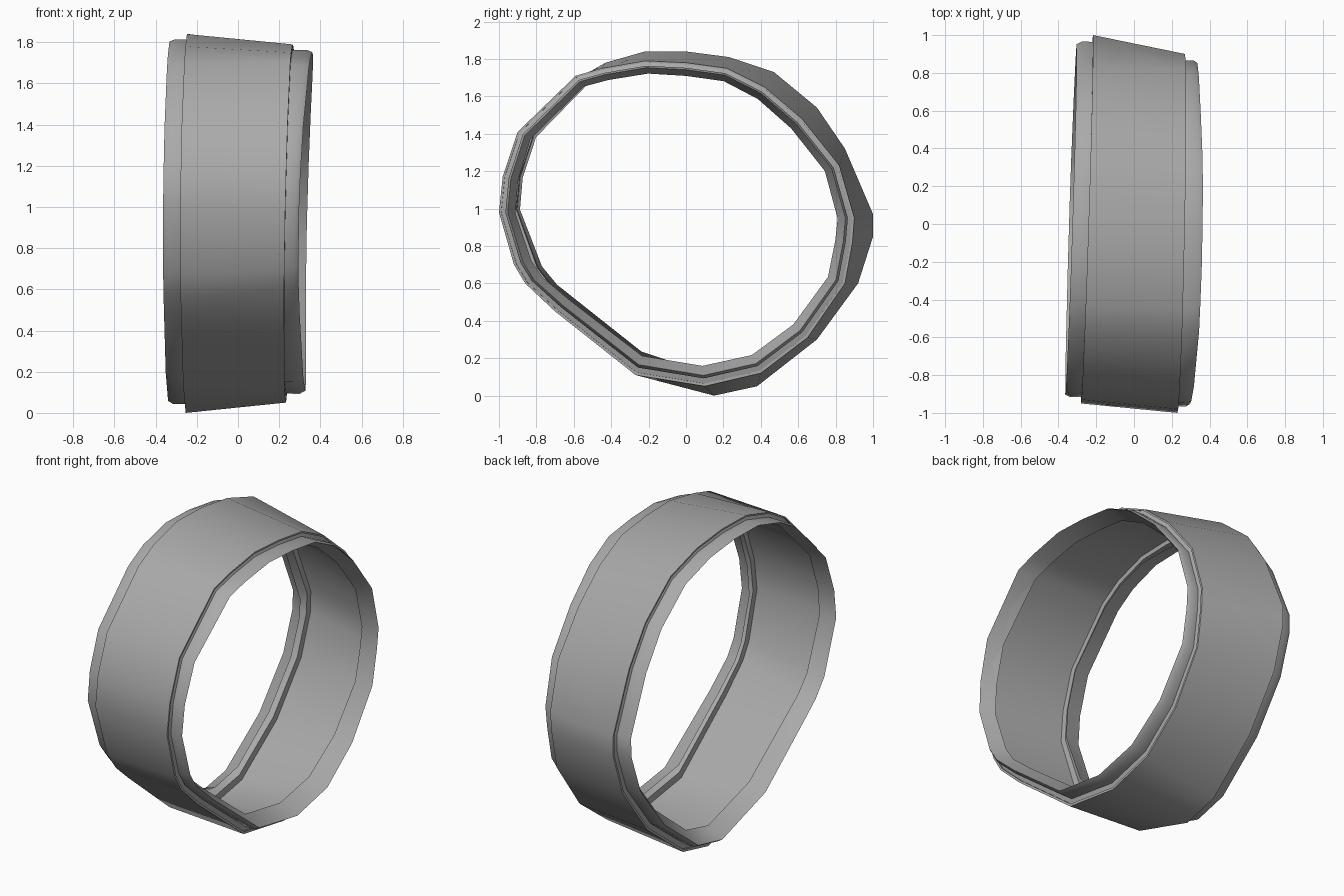
import bpy
import bmesh
from mathutils import Vector

cube = bpy.data.objects.get("Cube")
if cube:
    bpy.data.objects.remove(cube, do_unlink=True)

# Single grey material
grey = bpy.data.materials.new("plain_grey")
grey.use_nodes = True
grey.diffuse_color = (0.4, 0.4, 0.4, 1)
shader = grey.node_tree.nodes["Principled BSDF"]
shader.inputs["Base Color"].default_value = (0.4, 0.4, 0.4, 1)
shader.inputs["Roughness"].default_value = 0.7

# Hand-shaped outlines (y, z) of the band's two outer edges
left_edge = [
    (0, 1.84), (.23, 1.81), (.47, 1.73), (.7, 1.54), (.85, 1.32), (1, .97),
    (1, .85), (.92, .6), (.7, .3), (.38, .05), (.15, 0), (-.27, .14),
    (-.65, .46), (-.76, .56), (-.84, .67), (-.95, 1), (-.93, 1.18),
    (-.85, 1.41), (-.57, 1.7), (-.43, 1.78), (-.22, 1.84)]
right_edge = [
    (0, 1.78), (.22, 1.75), (.42, 1.65), (.62, 1.48), (.82, 1.23), (.9, .95),
    (.89, .82), (.85, .6), (.65, .31), (.4, .12), (.1, .05), (-.27, .11),
    (-.7, .45), (-.86, .6), (-.92, .7), (-1, .98), (-.98, 1.17),
    (-.9, 1.41), (-.59, 1.71), (-.45, 1.75), (-.22, 1.79)]
middle = Vector((0, 0.92))


def ring(outline, x, lean_y, lean_z, bow, inset, skew):
    """Loop of points set inwards from an outline, in a leaning, bowed plane."""
    points = []
    for pair in outline:
        spoke = Vector(pair) - middle
        height = spoke.y
        depth = inset * (1 - 0.25 * height + skew * spoke.x)
        spoke *= 1 - depth / spoke.length
        place = middle + spoke
        shift = lean_y * place.x + lean_z * height + bow * (height ** 2 - 0.5)
        points.append((x + shift, place.x, place.y))
    return points


def left_ring(x, inset, skew=0):
    return ring(left_edge, -x, 0.033, 0.01, 0, inset, skew)


def right_ring(x, inset, skew=0):
    bow = 0.45 * max(x - 0.25, 0)
    return ring(right_edge, x, 0.022, 0.022, bow, inset, skew)


def closed_loft(name, rings):
    """Join the rings one after another, and the last to the first."""
    bm = bmesh.new()
    loops = [[bm.verts.new(p) for p in points] for points in rings]
    count = len(left_edge)
    for a, b in zip(loops, loops[1:] + loops[:1]):
        for i in range(count):
            j = (i + 1) % count
            bm.faces.new((a[i], a[j], b[j], b[i]))
    bmesh.ops.recalc_face_normals(bm, faces=bm.faces)
    mesh = bpy.data.meshes.new(name)
    bm.to_mesh(mesh)
    bm.free()
    mesh.materials.append(grey)
    obj = bpy.data.objects.new(name, mesh)
    bpy.context.collection.objects.link(obj)
    bpy.ops.object.select_all(action="DESELECT")
    obj.select_set(True)
    bpy.context.view_layer.objects.active = obj
    bpy.ops.object.shade_smooth_by_angle(angle=0.65)


# Wide thin band with outer and inner walls
closed_loft("band", [
    left_ring(0.25, 0), right_ring(0.25, 0),
    right_ring(0.25, 0.012), left_ring(0.25, 0.012)])

# Narrow stepped rims, each with a lip folded back inside over a gutter
for name, edge, skew in (("right_rim", left_ring, 0.3), ("left_rim", right_ring, 0)):
    closed_loft(name, [
        edge(0.24, 0.006), edge(0.25, 0.036), edge(0.31, 0.035),
        edge(0.335, 0.048), edge(0.235, 0.09, skew),
        edge(0.32, 0.048), edge(0.245, 0.044)])
